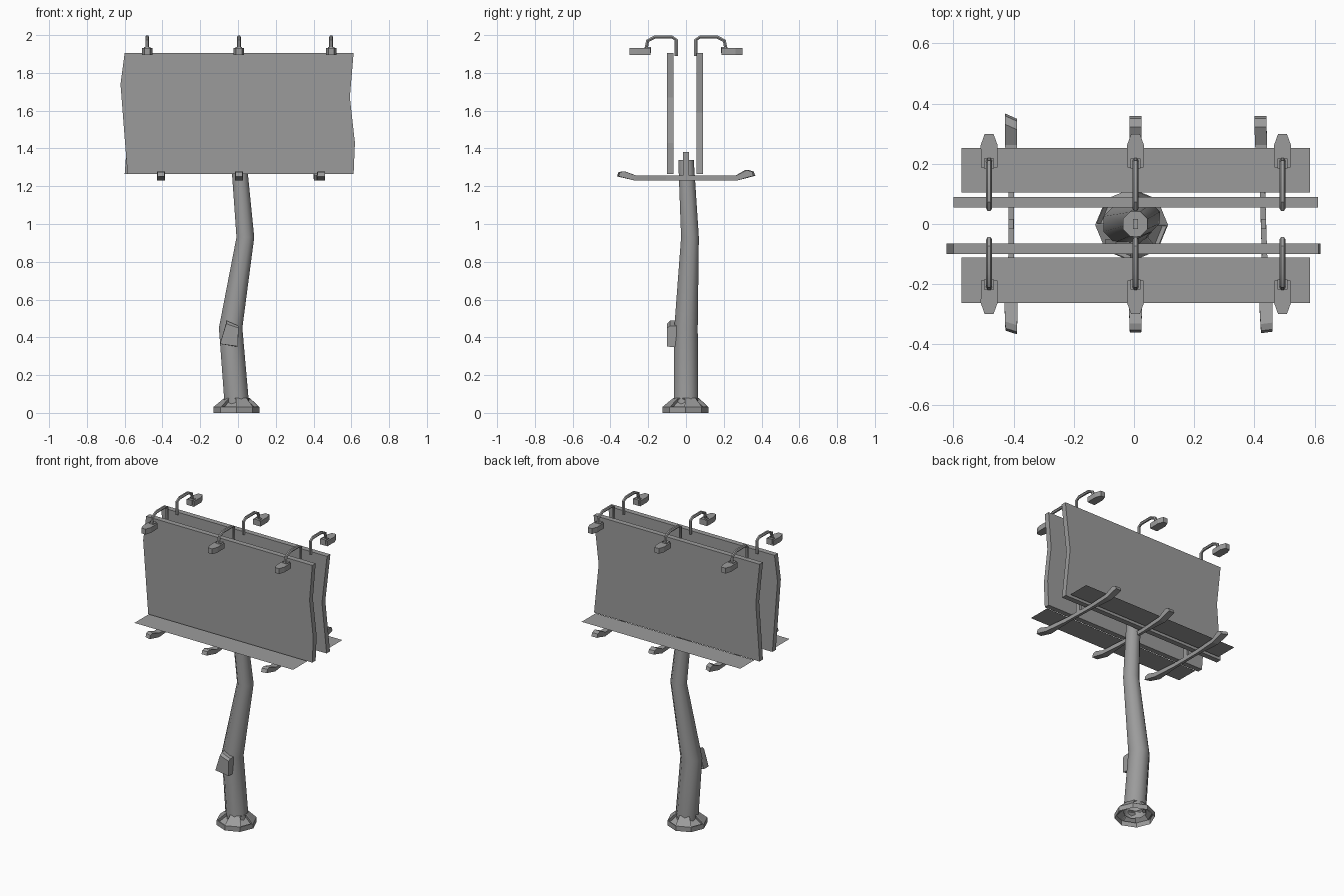
import bpy, bmesh, math
from mathutils import Vector

if "Cube" in bpy.data.objects:
    bpy.data.objects.remove(bpy.data.objects["Cube"])

grey = bpy.data.materials.new("dark_grey")
grey.diffuse_color = (.33, .33, .33, 1)
grey.use_nodes = True
grey.node_tree.nodes["Principled BSDF"].inputs["Base Color"].default_value = grey.diffuse_color


def finish(name, bm, smooth=None, recalc=True):
    if recalc:
        bmesh.ops.recalc_face_normals(bm, faces=bm.faces[:])
    me = bpy.data.meshes.new(name)
    bm.to_mesh(me)
    bm.free()
    me.materials.append(grey)
    ob = bpy.data.objects.new(name, me)
    bpy.context.collection.objects.link(ob)
    if smooth:
        bpy.ops.object.select_all(action='DESELECT')
        ob.select_set(True)
        bpy.context.view_layer.objects.active = ob
        bpy.ops.object.shade_smooth_by_angle(angle=math.radians(smooth))
    return ob


def skin(rings, cap_start=True, cap_end=True):
    """Skin a list of equal-length point rings."""
    bm = bmesh.new()
    vs = [[bm.verts.new(p) for p in r] for r in rings]
    n = len(vs[0])
    for a, b in zip(vs, vs[1:]):
        for i in range(n):
            j = (i + 1) % n
            bm.faces.new((a[i], a[j], b[j], b[i]))
    if cap_start:
        bm.faces.new(vs[0][::-1])
    if cap_end:
        bm.faces.new(vs[-1])
    return bm


def loft(name, rings, cap_start=True, cap_end=True, smooth=None):
    return finish(name, skin(rings, cap_start, cap_end), smooth)


def octagon(cx, cy, z, r, turn=.5):
    r = r / math.cos(math.pi / 8) if turn else r
    return [(cx + r * math.cos((i + turn) * math.pi / 4),
             cy + r * math.sin((i + turn) * math.pi / 4), z) for i in range(8)]


def box(name, x0, x1, y0, y1, z0, z1):
    return loft(name, [[(x0, y0, z), (x1, y0, z), (x1, y1, z), (x0, y1, z)] for z in (z0, z1)])


# Crooked pole
loft("pole", [octagon(*p) for p in (
    (-.005, 0, .03, .065), (-.039, 0, .45, .062), (.039, .021, .93, .047), (.004, 0, 1.34, .041))],
    cap_start=False, smooth=50)

# Flared foot, open below, with a pocket sunk in every other sloping face
bm = skin([octagon(*p, 0) for p in (
    (-.008, -.003, 0, .121), (-.008, -.003, .032, .121), (-.005, 0, .08, .066))],
    cap_start=False, cap_end=False)
bm.faces.ensure_lookup_table()
pockets = [bm.faces[8 + i] for i in (1, 3, 5, 7)]
bm.normal_update()
bmesh.ops.inset_individual(bm, faces=pockets, thickness=.007, depth=0)
bmesh.ops.inset_individual(bm, faces=pockets, thickness=.001, depth=-.018)
finish("pole_foot", bm, recalc=False)

# Service box hung askew on the pole
loft("service_box", [
    [(-.095, -.05, .365), (0, -.05, .35), (.003, -.05, .46), (-.06, -.05, .488)],
    [(-.095, -.085, .365), (0, -.085, .35), (.003, -.085, .46), (-.06, -.085, .488)],
    [(-.095, -.1, .365), (0, -.1, .352), (.002, -.1, .45), (-.062, -.1, .472)]])

# Two display boards with warped side edges
boards = {
    "front_board": (-.10, -.065, [(-.60, 1.905), (-.622, 1.74), (-.585, 1.264),
                                  (.612, 1.264), (.619, 1.43), (.592, 1.67), (.612, 1.905)]),
    "back_board": (.055, .09, [(-.60, 1.905), (-.572, 1.64), (-.60, 1.264),
                               (.608, 1.264), (.574, 1.59), (.611, 1.905)]),
}
for name, (y0, y1, outline) in boards.items():
    loft(name, [[(x, y, z) for x, z in outline] for y in (y0, y1)])

# Thin walkways
for name, y0, y1 in (("front_walkway", -.262, -.112), ("back_walkway", .105, .252)):
    bm = bmesh.new()
    bm.faces.new([bm.verts.new(p) for p in (
        (-.572, y0, 1.271), (.585, y0, 1.271), (.585, y1, 1.271), (-.572, y1, 1.271))])
    finish(name, bm)

# Cross beams with upturned ends (front and back tip skew differ), each with a short post
for x, lean, skew_front, skew_back in ((-.408, 0, -.012, -.018), (.005, 0, 0, 0), (.43, -.03, .005, 0)):
    rings = []
    for y, z0, z1, w in ((-.36, 1.252, 1.274, .019), (-.338, 1.247, 1.279, .02),
                         (-.27, 1.23, 1.256, .022), (-.11, 1.23, 1.256, .009),
                         (.11, 1.23, 1.256, .009), (.27, 1.23, 1.256, .02),
                         (.33, 1.248, 1.286, .02), (.358, 1.255, 1.277, .02)):
        c = x + lean * y
        tip = (skew_back if y > 0 else skew_front) if abs(y) > .3 else 0
        shift = tip * .5
        rings.append([(c - w, y - shift, z0), (c + w, y + shift, z0),
                      (c + w, y + shift - math.copysign(.008, y), z1),
                      (c - w, y - shift - math.copysign(.008, y), z1)])
    loft("cross_beam", rings)
    box("beam_post", x - .008, x + .008, -.017, .017, 1.25, 1.38)

# Lamps on bent arms along the top of both boards
arm = ((.052, 1.89), (.052, 1.975), (.075, 1.99), (.165, 1.99), (.203, 1.97), (.213, 1.92))
for x in (-.481, .005, .493):
    for s in (-1, 1):
        pts = [Vector((x, s * y, z)) for y, z in arm]
        rings = []
        for i, p in enumerate(pts):
            t = (pts[min(i + 1, len(pts) - 1)] - pts[max(i - 1, 0)]).normalized()
            side = Vector((1, 0, 0))
            up = t.cross(side)
            rings.append([p + .01 * (side * math.cos(q * math.pi / 3) + up * math.sin(q * math.pi / 3))
                          for q in range(6)])
        loft("lamp_arm", rings, smooth=35)
        # Tapered head
        loft("lamp_head", [[(x - w, s * y, z0), (x + w, s * y, z0), (x + w, s * y, z1), (x - w, s * y, z1)]
                           for y, w, z0, z1 in ((.188, .027, 1.896, 1.931), (.262, .028, 1.896, 1.931),
                                                (.298, .015, 1.896, 1.931))])
        box("lamp_mount", x - .017, x + .017, *sorted((s * .185, s * .218)), 1.905, 1.936)
